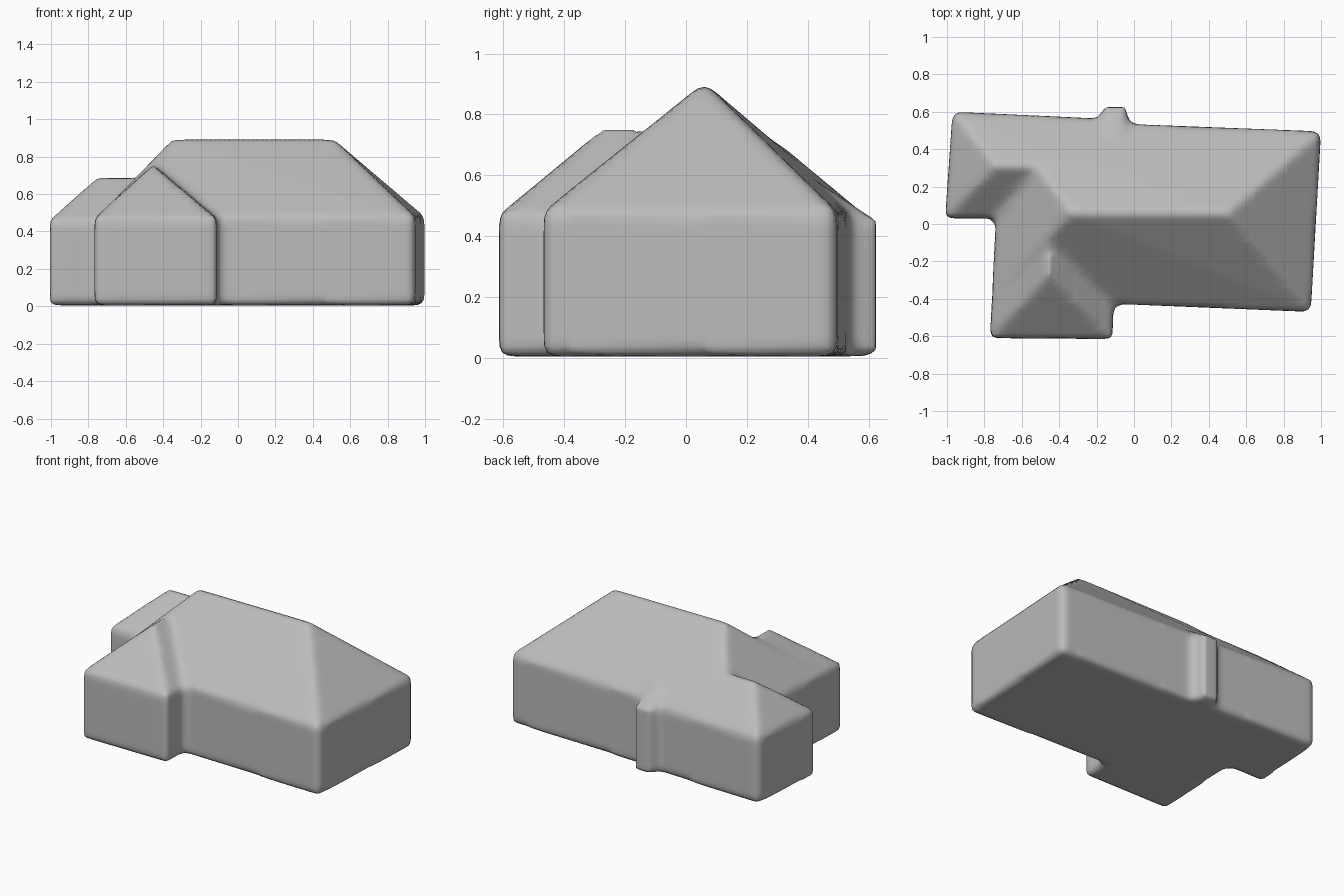
import bpy, bmesh

if "Cube" in bpy.data.objects:
    bpy.data.objects.remove(bpy.data.objects["Cube"])

grey = bpy.data.materials.new("plain grey")
grey.use_nodes = True
colour = (0.5, 0.5, 0.5, 1)
grey.diffuse_color = colour
grey.node_tree.nodes["Principled BSDF"].inputs["Base Color"].default_value = colour

bm = bmesh.new()


def hipped_block(corners, eave, ridge, ridge_z, base=0.005):
    """Closed block over four corners with a roof rising to a ridge of two points."""
    points = [(x, y, z) for z in (base, eave) for x, y in corners]
    points += [(x, y, ridge_z) for x, y in ridge]
    verts = [bm.verts.new(p) for p in points]
    bmesh.ops.convex_hull(bm, input=verts)


# Main house with a roof hipped at both ends
hipped_block([(-0.75, -0.40), (0.945, -0.47), (1.00, 0.495), (-0.70, 0.56)],
             0.48, [(-0.34, 0.06), (0.50, 0.06)], 0.905)
# Lower wing on the right side
hipped_block([(-1.01, 0.03), (-0.3, 0.03), (-0.1, 0.56), (-0.97, 0.60)],
             0.46, [(-0.74, 0.31), (-0.30, 0.31)], 0.70)
# Front wing
hipped_block([(-0.77, -0.61), (-0.115, -0.615), (-0.10, 0.0), (-0.74, 0.0)],
             0.47, [(-0.455, -0.27), (-0.455, 0.0)], 0.755)
# Narrow bay on the back wall
hipped_block([(-0.19, 0.40), (-0.02, 0.40), (-0.04, 0.625), (-0.17, 0.625)],
             0.45, [(-0.14, 0.46), (-0.07, 0.46)], 0.56)

bmesh.ops.recalc_face_normals(bm, faces=bm.faces)
mesh = bpy.data.meshes.new("house")
bm.to_mesh(mesh)
bm.free()
mesh.materials.append(grey)
house = bpy.data.objects.new("house", mesh)
bpy.context.collection.objects.link(house)

# Fuse the blocks into one skin and soften every edge
remesh = house.modifiers.new("fuse", "REMESH")
remesh.mode = "VOXEL"
remesh.voxel_size = 0.025
remesh.use_smooth_shade = True
soften = house.modifiers.new("soften", "SMOOTH")
soften.factor = 0.5
soften.iterations = 4
